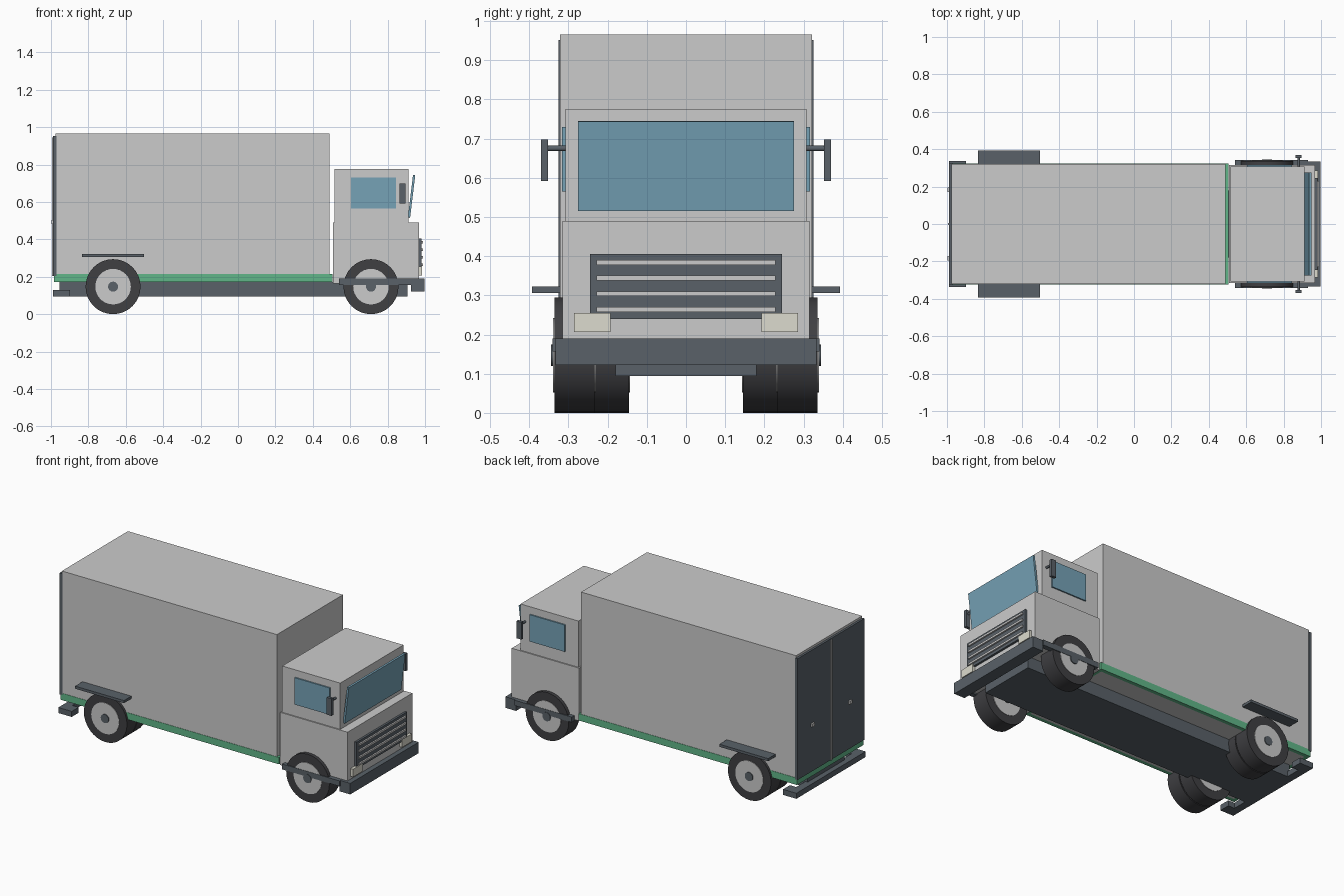
import bpy
from math import radians, pi

if "Cube" in bpy.data.objects:
    bpy.data.objects.remove(bpy.data.objects["Cube"])


def material(name, r, g, b):
    m = bpy.data.materials.new(name)
    m.diffuse_color = (r, g, b, 1)
    m.use_nodes = True
    m.node_tree.nodes["Principled BSDF"].inputs["Base Color"].default_value = m.diffuse_color
    return m


DARK = material("dark_trim", 0.10, 0.12, 0.14)
RUBBER = material("rubber", 0.05, 0.05, 0.055)
GREEN = material("green_rail", 0.12, 0.47, 0.25)
GLASS = material("glass", 0.18, 0.36, 0.47)
LAMP = material("lamp", 0.72, 0.71, 0.62)


def finish(obj, name, mat):
    obj.name = name
    if mat:
        obj.data.materials.append(mat)
    return obj


def box(name, x, y, z, mat=None, tilt=0.0):
    """Box from (min, max) ranges, optionally tilted about y."""
    centre = [(a + b) / 2 for a, b in (x, y, z)]
    bpy.ops.mesh.primitive_cube_add(size=1, location=centre)
    obj = bpy.context.object
    obj.scale = [b - a for a, b in (x, y, z)]
    bpy.ops.object.transform_apply(location=False, rotation=False, scale=True)
    obj.rotation_euler.y = tilt
    return finish(obj, name, mat)


def rod(name, x, z, radius, y0, y1, mat=None, sides=32):
    """Cylinder running along y."""
    bpy.ops.mesh.primitive_cylinder_add(
        vertices=sides, radius=radius, depth=abs(y1 - y0),
        location=(x, (y0 + y1) / 2, z), rotation=(pi / 2, 0, 0))
    obj = finish(bpy.context.object, name, mat)
    bpy.ops.object.shade_smooth_by_angle(angle=radians(30))
    return obj


def span(s, a, b):
    return tuple(sorted((s * a, s * b)))


# Chassis and load floor
box("chassis", (-0.955, 0.905), (-0.18, 0.18), (0.094, 0.172), DARK)
box("load_floor", (-0.96, 0.485), (-0.30, 0.30), (0.172, 0.21))

# Cargo box, rear doors and centre seam
box("cargo_box", (-0.975, 0.49), (-0.321, 0.321), (0.21, 0.966))
box("rear_doors", (-0.988, -0.97), (-0.325, 0.325), (0.205, 0.952), DARK)
box("door_seam", (-0.994, -0.987), (-0.005, 0.005), (0.205, 0.945))

# Green rails around the floor
box("rear_rail", (-0.983, -0.96), (-0.323, 0.323), (0.172, 0.214), GREEN)
box("front_rail", (0.48, 0.505), (-0.323, 0.323), (0.172, 0.214), GREEN)

# Cab
box("cab_lower", (0.508, 0.967), (-0.315, 0.315), (0.165, 0.49))
box("cab_upper", (0.517, 0.912), (-0.308, 0.308), (0.49, 0.775))
box("windshield", (0.922, 0.934), (-0.275, 0.275), (0.515, 0.745), GLASS, 0.12)

# Grille with slats
box("grille", (0.96, 0.98), (-0.245, 0.245), (0.24, 0.405), DARK)
for i in range(4):
    z = 0.384 - i * 0.04
    box(f"grille_slat_{i + 1}", (0.978, 0.989), (-0.229, 0.229),
        (z - 0.006, z + 0.006))

# Bumpers
box("front_bumper", (0.925, 0.998), (-0.333, 0.333), (0.122, 0.19), DARK)
box("rear_bumper", (-0.988, -0.94), (-0.337, 0.337), (0.094, 0.128), DARK)

# Axles
for label, x in (("front", 0.711), ("rear", -0.668)):
    rod(f"{label}_axle", x, 0.147, 0.02, -0.25, 0.25, DARK, 12)


def wheel(name, x, s, inner, outer):
    rod(name + "_tyre", x, 0.147, 0.147, s * inner, s * outer, RUBBER)
    rod(name + "_rim", x, 0.147, 0.095, s * (inner - 0.003), s * (outer + 0.003))


# Parts repeated on both sides
for side, s in (("right", -1), ("left", 1)):
    box(f"{side}_rail", (-0.983, 0.505), span(s, 0.30, 0.323), (0.172, 0.214), GREEN)
    box(f"{side}_side_window", (0.605, 0.845), span(s, 0.30, 0.316), (0.565, 0.73), GLASS)
    box(f"{side}_headlight", (0.96, 0.984), span(s, 0.193, 0.286), (0.207, 0.255), LAMP)
    box(f"{side}_bumper_return", (0.54, 0.93), span(s, 0.31, 0.341), (0.157, 0.19), DARK)
    box(f"{side}_rear_bumper_end", (-0.94, -0.897), span(s, 0.27, 0.337), (0.094, 0.128), DARK)
    box(f"{side}_rear_fender", (-0.835, -0.502), span(s, 0.30, 0.393), (0.306, 0.322), DARK)
    box(f"{side}_door_handle", (-0.998, -0.986), span(s, 0.17, 0.195), (0.483, 0.503))

    # Mirror and arm
    rod(f"{side}_mirror_arm", 0.88, 0.675, 0.007, s * 0.30, s * 0.355, DARK, 12)
    box(f"{side}_mirror", (0.863, 0.896), span(s, 0.352, 0.370), (0.592, 0.698), DARK)

    # Single front wheels, twin rear wheels, hubs
    wheel(f"{side}_front", 0.711, s, 0.233, 0.336)
    wheel(f"{side}_rear_outer", -0.668, s, 0.242, 0.336)
    wheel(f"{side}_rear_inner", -0.668, s, 0.146, 0.236)
    for label, x in (("front", 0.711), ("rear", -0.668)):
        rod(f"{side}_{label}_hub", x, 0.147, 0.027, s * 0.32, s * 0.344, DARK, 16)
